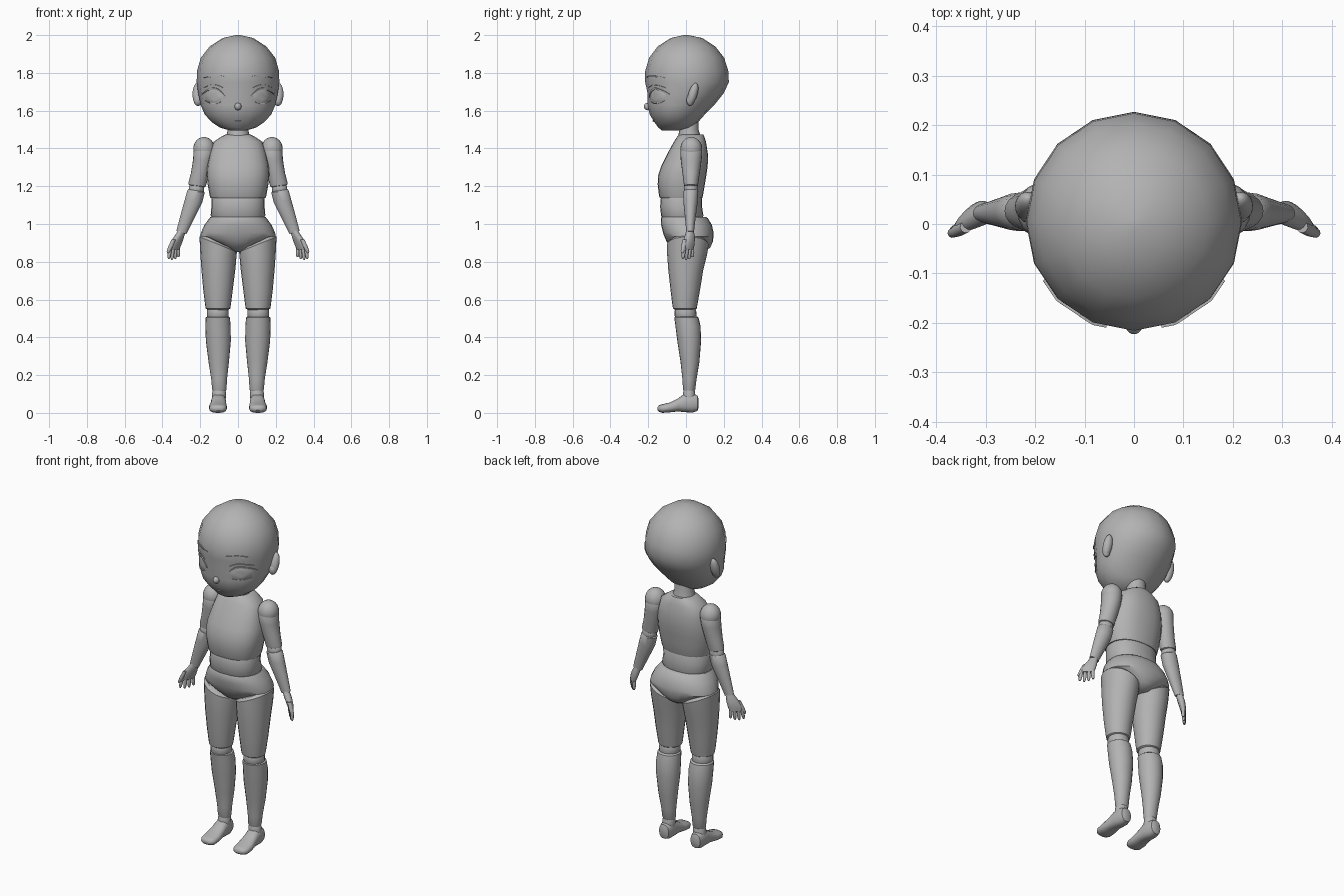
import bpy, bmesh, math
from mathutils import Vector as V
from mathutils.bvhtree import BVHTree

grey = bpy.data.materials.new("plain grey")
grey.diffuse_color = (0.45, 0.45, 0.45, 1)


def finish(bm, name, mirror=False, angle=40):
    bmesh.ops.recalc_face_normals(bm, faces=bm.faces)
    me = bpy.data.meshes.new(name)
    bm.to_mesh(me)
    for p in me.polygons:
        p.use_smooth = True
    me.set_sharp_from_angle(angle=math.radians(angle))
    me.materials.append(grey)
    ob = bpy.data.objects.new(name, me)
    bpy.context.collection.objects.link(ob)
    if mirror:
        m = ob.modifiers.new("mirror", 'MIRROR')
        m.use_axis[0] = True
        m.use_mirror_merge = False
    return ob


def loft(rings, n=20, power=2.0, bm=None):
    """Skin a stack of (centre, half axis a, half axis b) rings and cap the ends."""
    bm = bm or bmesh.new()

    def sp(t):
        return math.copysign(abs(t) ** (2 / power), t)
    loops = []
    for c, a, b in rings:
        loops.append([bm.verts.new(V(c) + V(a) * sp(math.cos(2 * math.pi * i / n))
                                   + V(b) * sp(math.sin(2 * math.pi * i / n))) for i in range(n)])
    for p, q in zip(loops, loops[1:]):
        for i in range(n):
            j = (i + 1) % n
            bm.faces.new((p[i], p[j], q[j], q[i]))
    bm.faces.new(loops[0])
    bm.faces.new(loops[-1])
    return bm


def column(name, secs, mirror=False, n=20, power=2.0):
    """Sections are (z, centre x, half width, front y, back y[, outward tilt])."""
    rings = []
    for s in secs:
        z, cx, rx, f, b = s[:5]
        tilt = s[5] if len(s) > 5 else 0
        rings.append(((cx, (f + b) / 2, z), (rx, 0, tilt), (0, (b - f) / 2, 0)))
    return finish(loft(rings, n, power), name, mirror)


def ball(name, loc, scale, mirror=False, rot=0):
    bm = bmesh.new()
    bmesh.ops.create_uvsphere(bm, u_segments=20, v_segments=12, radius=1)
    for v in bm.verts:
        x, y, z = (v.co[i] * scale[i] for i in range(3))
        c, s = math.cos(rot), math.sin(rot)
        v.co = V(loc) + V((x, y * c - z * s, y * s + z * c))
    return finish(bm, name, mirror, 60)


# head
head = column("head", [
    (2.0, 0, .012, -.012, .012), (1.985, 0, .08, -.08, .085), (1.94, 0, .15, -.15, .155),
    (1.88, 0, .197, -.195, .202), (1.81, 0, .217, -.216, .224), (1.75, 0, .219, -.216, .227),
    (1.69, 0, .210, -.203, .198), (1.63, 0, .198, -.205, .150), (1.58, 0, .176, -.192, .100),
    (1.54, 0, .140, -.168, .065), (1.51, 0, .095, -.146, .030), (1.496, 0, .045, -.128, -.03)], n=16)
head_tree = BVHTree.FromPolygons([v.co for v in head.data.vertices],
                                 [p.vertices[:] for p in head.data.polygons])


def on_face(x, z, off):
    hit, nor, _, _ = head_tree.ray_cast(V((x, -1, z)), V((0, 1, 0)))
    return hit + (nor if nor.y < 0 else -nor) * off


def stroke(name, pts, width, mirror=True):
    """Thin tapered plate following the face."""
    bm = bmesh.new()
    rows = []
    steps = 14
    for i in range(steps + 1):
        t = i / steps
        (x0, z0), (x1, z1), (x2, z2) = pts
        x = (1 - t) ** 2 * x0 + 2 * t * (1 - t) * x1 + t * t * x2
        z = (1 - t) ** 2 * z0 + 2 * t * (1 - t) * z1 + t * t * z2
        w = width * (0.25 + 0.75 * math.sin(math.pi * t)) / 2
        rows.append([bm.verts.new(on_face(x, z + dz, o))
                     for dz, o in ((-w, -.003), (-w, .005), (w, .005), (w, -.003))])
    for p, q in zip(rows, rows[1:]):
        for k in range(4):
            bm.faces.new((p[k], p[(k + 1) % 4], q[(k + 1) % 4], q[k]))
    bm.faces.new(rows[0])
    bm.faces.new(rows[-1])
    finish(bm, name, mirror)


# face details
stroke("eyebrow", [(.055, 1.776), (.12, 1.79), (.18, 1.774)], .009)
stroke("upper_lash", [(.066, 1.672), (.12, 1.752), (.188, 1.688)], .012)
stroke("eyelid_crease", [(.08, 1.722), (.13, 1.752), (.178, 1.722)], .004)
stroke("lower_lash", [(.09, 1.647), (.13, 1.626), (.17, 1.652)], .005)
stroke("mouth", [(-.014, 1.548), (0, 1.544), (.014, 1.548)], .006, False)
ball("nose", (0, -.202, 1.622), (.018, .021, .020))

# eye: shallow dome laid on the face
bm = bmesh.new()
rows = []
for r, off in ((1, -.001), (.8, .003), (.45, .005)):
    rows.append([bm.verts.new(on_face(.128 + .050 * r * math.cos(k * math.pi / 10),
                                      1.676 + .036 * r * math.sin(k * math.pi / 10), off))
                 for k in range(20)])
for p, q in zip(rows, rows[1:]):
    for k in range(20):
        bm.faces.new((p[k], p[(k + 1) % 20], q[(k + 1) % 20], q[k]))
bm.faces.new(rows[-1])
finish(bm, "eye", True)

# ears
ball("ear", (.215, .036, 1.687), (.026, .024, .062), True, -.3)
ball("ear_lobe", (.212, .022, 1.655), (.022, .020, .030), True)

# neck
column("neck", [(1.60, 0, .052, -.032, .066), (1.50, 0, .054, -.034, .066),
                (1.475, 0, .060, -.040, .074), (1.44, 0, .066, -.046, .08)])

# torso
column("chest", [
    (1.475, 0, .062, -.030, .090), (1.465, 0, .085, -.045, .096), (1.435, 0, .130, -.064, .106),
    (1.37, 0, .150, -.100, .116), (1.31, 0, .163, -.130, .115), (1.26, 0, .166, -.147, .108),
    (1.21, 0, .161, -.150, .100), (1.15, 0, .150, -.143, .090), (1.138, 0, .146, -.138, .086)],
    n=24, power=2.35)
column("waist", [(1.16, 0, .130, -.122, .072), (1.134, 0, .141, -.134, .085),
                 (1.09, 0, .141, -.137, .085), (1.045, 0, .145, -.132, .092),
                 (1.02, 0, .130, -.120, .080)], n=24, power=2.3)
column("hips", [
    (1.038, 0, .145, -.128, .104), (1.03, 0, .152, -.133, .116), (.995, 0, .178, -.132, .137),
    (.955, 0, .196, -.122, .146), (.935, 0, .200, -.115, .146), (.905, 0, .135, -.102, .142),
    (.875, 0, .078, -.075, .128), (.852, 0, .038, -.035, .095)], n=24, power=2.2)

# legs
column("thigh", [
    (.905, .105, .085, -.085, .105, .040), (.892, .105, .099, -.101, .120, .040),
    (.84, .104, .096, -.100, .112, .012), (.76, .104, .090, -.094, .092),
    (.65, .106, .078, -.082, .074), (.57, .106, .068, -.072, .060),
    (.553, .106, .065, -.069, .057), (.546, .106, .055, -.058, .048)], True)
column("knee", [(.57, .107, .050, -.050, .045), (.54, .107, .058, -.060, .054),
                (.515, .107, .058, -.060, .056), (.49, .107, .050, -.050, .05)], True)
column("calf", [
    (.513, .107, .052, -.050, .054), (.505, .107, .064, -.062, .066), (.46, .106, .067, -.056, .077),
    (.38, .104, .066, -.046, .080), (.27, .102, .054, -.029, .071), (.18, .100, .042, -.019, .056),
    (.125, .099, .038, -.016, .049), (.115, .099, .034, -.012, .044)], True)
column("ankle", [(.135, .099, .030, -.008, .040), (.11, .100, .036, -.015, .048),
                 (.09, .101, .037, -.018, .050), (.06, .102, .036, -.02, .052)], True)

# feet: sections from heel to toe (y, centre x, half width, bottom, top)
foot = [(.067, .103, .016, .03, .072), (.060, .103, .031, .010, .092), (.035, .103, .038, .002, .102),
        (-.010, .103, .040, .004, .100), (-.040, .104, .042, .008, .078), (-.085, .106, .048, .003, .055),
        (-.125, .106, .046, 0, .046), (-.143, .105, .036, .006, .040), (-.151, .104, .018, .014, .030)]
finish(loft([((x, y, (b + t) / 2), (w, 0, 0), (0, 0, (t - b) / 2))
             for y, x, w, b, t in foot], 20, 2.4), "foot", True)

# arms
ball("shoulder", (.180, .028, 1.397), (.057, .058, .064), True)
column("upper_arm", [
    (1.405, .180, .046, -.020, .076), (1.385, .180, .055, -.030, .086), (1.34, .185, .053, -.028, .083),
    (1.27, .200, .049, -.019, .073), (1.215, .215, .047, -.012, .065, .006),
    (1.203, .217, .045, -.010, .063, .006), (1.198, .218, .036, 0, .055, .006)], True)
column("elbow", [(1.215, .216, .032, -.002, .056), (1.195, .219, .040, -.010, .062, .006),
                 (1.178, .221, .040, -.010, .062, .006), (1.155, .225, .034, -.002, .056)], True)
column("forearm", [
    (1.181, .221, .036, -.006, .058, .006), (1.172, .222, .046, -.014, .065, .006),
    (1.12, .236, .046, -.014, .063, .008), (1.04, .267, .037, -.006, .052, .008),
    (.975, .292, .029, 0, .044, .008), (.955, .299, .027, .002, .042, .008)], True)

# hands: palm, four fingers and a thumb
W, N = V((.707, -.707, 0)), V((.707, .707, 0))
bm = loft([(c, W * a, N * b) for c, a, b in (
    ((.297, .022, .968), .020, .017), ((.306, .020, .945), .026, .020), ((.318, .018, .920), .034, .020),
    ((.331, .014, .89), .039, .017), ((.338, .012, .866), .036, .012))], 16, 2.4)


def digit(start, end, r):
    s, e = V(start), V(end)
    loft([(s.lerp(e, t), W * r * k, N * r * k)
          for t, k in ((0, 1), (.5, 1.05), (.85, .85), (1, .4))], 10, 2, bm)


for i, length in enumerate((.050, .060, .064, .058)):
    p = V((.338, .012, .874)) + W * (-.030 + .020 * i)
    digit(p, p + V((.006, 0, -length)) - N * .004 + W * .004 * (i - 1.5), .0095)
digit((.340, -.006, .918), (.372, -.020, .846), .012)
finish(bm, "hand", True, 50)
